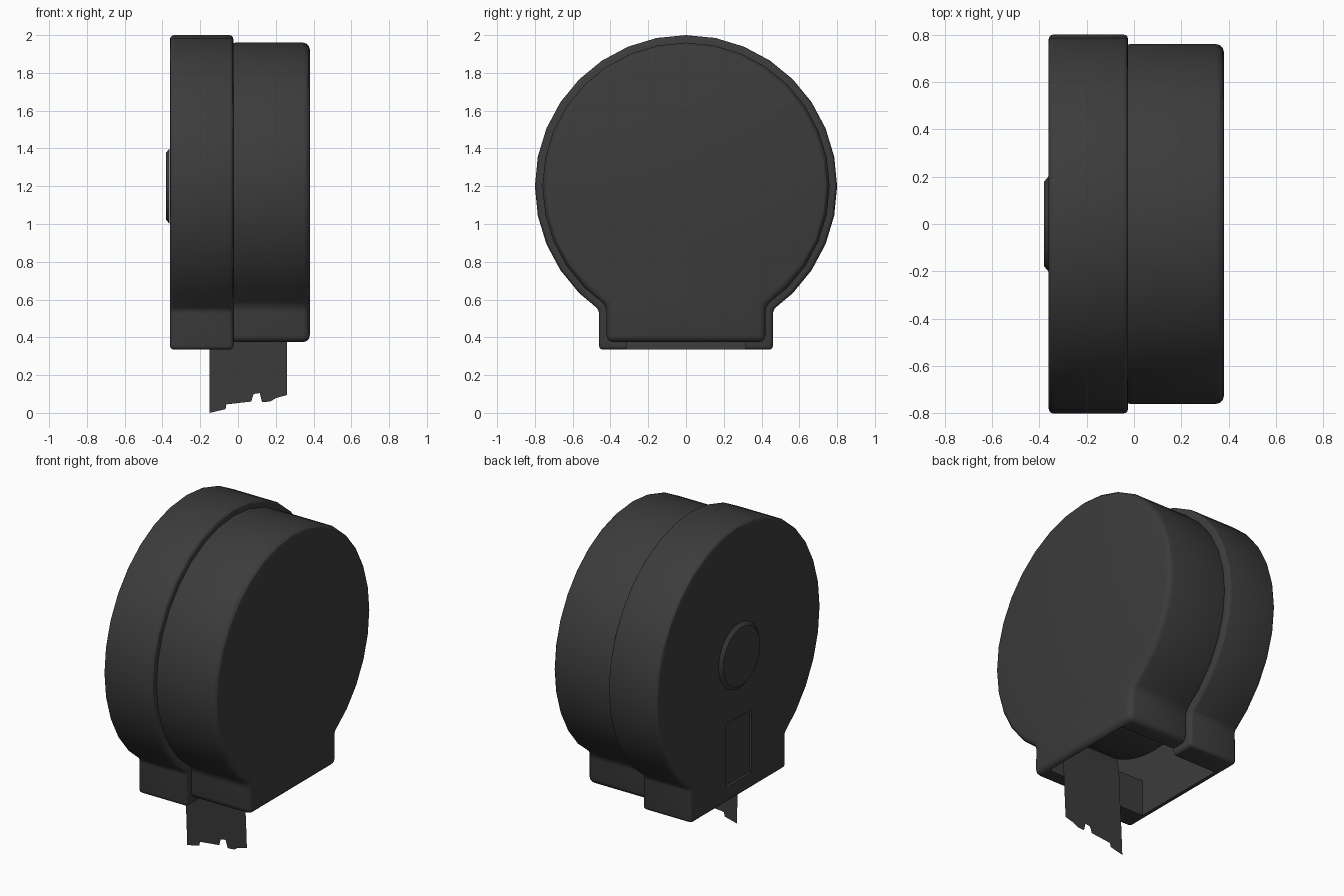
import bpy, bmesh
from math import sin, cos, radians, sqrt, pi
from mathutils import Matrix

if "Cube" in bpy.data.objects:
    bpy.data.objects.remove(bpy.data.objects["Cube"])

AXIS_Z = 1.2
plastic = bpy.data.materials.new("dark_plastic")
plastic.diffuse_color = (0.045, 0.045, 0.045, 1)
plastic.use_nodes = True
plastic.node_tree.nodes["Principled BSDF"].inputs["Base Color"].default_value = plastic.diffuse_color


def finish(name, bm):
    bmesh.ops.recalc_face_normals(bm, faces=bm.faces)
    me = bpy.data.meshes.new(name)
    bm.to_mesh(me)
    bm.free()
    ob = bpy.data.objects.new(name, me)
    bpy.context.collection.objects.link(ob)
    me.materials.append(plastic)
    return ob


def activate(ob):
    bpy.ops.object.select_all(action='DESELECT')
    ob.select_set(True)
    bpy.context.view_layer.objects.active = ob


def smooth(ob, angle=30):
    activate(ob)
    bpy.ops.object.shade_smooth_by_angle(angle=radians(angle))


def apply_modifier(ob, mod):
    activate(ob)
    bpy.ops.object.modifier_apply(modifier=mod.name)


def bevel(ob, width, segments=3):
    m = ob.modifiers.new("bevel", 'BEVEL')
    m.width, m.segments = width, segments
    m.limit_method, m.angle_limit = 'ANGLE', radians(25)
    apply_modifier(ob, m)


def cut(ob, cutter):
    m = ob.modifiers.new("cut", 'BOOLEAN')
    m.operation, m.solver, m.object = 'DIFFERENCE', 'EXACT', cutter
    apply_modifier(ob, m)


def keyhole(name, r, half, bottom, x0, x1):
    """Round drum outline with a rectangular foot, extruded along x."""
    step = 2 * pi / 32
    join = AXIS_Z - sqrt(r * r - half * half)
    pts = [(half, bottom), (half, join)]
    for i in range(-16, 17):
        y, z = -r * sin(i * step), AXIS_Z + r * cos(i * step)
        if z > join + 0.03:
            pts.append((y, z))
    pts += [(-half, join), (-half, bottom)]
    bm = bmesh.new()
    f = bm.faces.new([bm.verts.new((x0, y, z)) for y, z in pts])
    ext = bmesh.ops.extrude_face_region(bm, geom=[f])
    bmesh.ops.translate(bm, vec=(x1 - x0, 0, 0),
                        verts=[v for v in ext['geom'] if isinstance(v, bmesh.types.BMVert)])
    return finish(name, bm)


def disc(name, r0, r1, x0, x1, segments=32):
    """Cylinder or cone lying along x on the drum axis."""
    bm = bmesh.new()
    place = Matrix.Translation(((x0 + x1) / 2, 0, AXIS_Z)) @ Matrix.Rotation(pi / 2, 4, 'Y')
    bmesh.ops.create_cone(bm, cap_ends=True, segments=segments, radius1=r0,
                          radius2=r1, depth=x1 - x0, matrix=place)
    return finish(name, bm)


# Housing: wide cover and slightly smaller back body
cover = keyhole("cover", 0.8, 0.46, 0.335, -0.36, -0.025)
bevel(cover, 0.02)
body = keyhole("back_body", 0.76, 0.42, 0.375, -0.05, 0.38)
bevel(body, 0.035)

# Hollow both, leaving the paper slot open at the bottom
cavity = keyhole("cavity_cutter", 0.715, 0.315, 0.2, -0.325, 0.35)
bm = bmesh.new()
bmesh.ops.create_cube(bm, size=1, matrix=Matrix.Translation((-0.36, 0, 0.625))
                      @ Matrix.Diagonal((0.03, 0.25, 0.39, 1)))
window = finish("window_cutter", bm)
cut(cover, cavity)
cut(body, cavity)
# Shallow window recess in the cover face
cut(cover, window)
for ob in (cavity, window):
    bpy.data.objects.remove(ob)
smooth(cover)
smooth(body)

# Raised round lock boss on the cover
smooth(disc("lock_boss", 0.178, 0.2, -0.38, -0.362))
# Inner paper roll and its spindle
smooth(disc("paper_roll", 0.65, 0.65, -0.15, 0.26, 48))
smooth(disc("spindle", 0.08, 0.08, -0.33, 0.355))

# Hanging sheet with torn lower edge
torn = [(-0.15, 0.0), (-0.066, 0.02), (-0.062, 0.045), (0.07, 0.06), (0.082, 0.1),
        (0.115, 0.105), (0.127, 0.057), (0.17, 0.06), (0.2, 0.078), (0.26, 0.095)]
path = [(-0.29, 0.2), (-0.302, 0.4), (-0.308, 0.55), (-0.32, 0.62),
        (-0.345, 0.66), (-0.385, 0.69), (-0.43, 0.709)]
bm = bmesh.new()
rows = [[bm.verts.new((x, -0.28 - z * 0.05, z)) for x, z in torn]]
rows += [[bm.verts.new((x, y, z)) for x, _ in torn] for y, z in path]
for a, b in zip(rows, rows[1:]):
    for i in range(len(torn) - 1):
        bm.faces.new((a[i], a[i + 1], b[i + 1], b[i]))
smooth(finish("paper_sheet", bm), 40)
